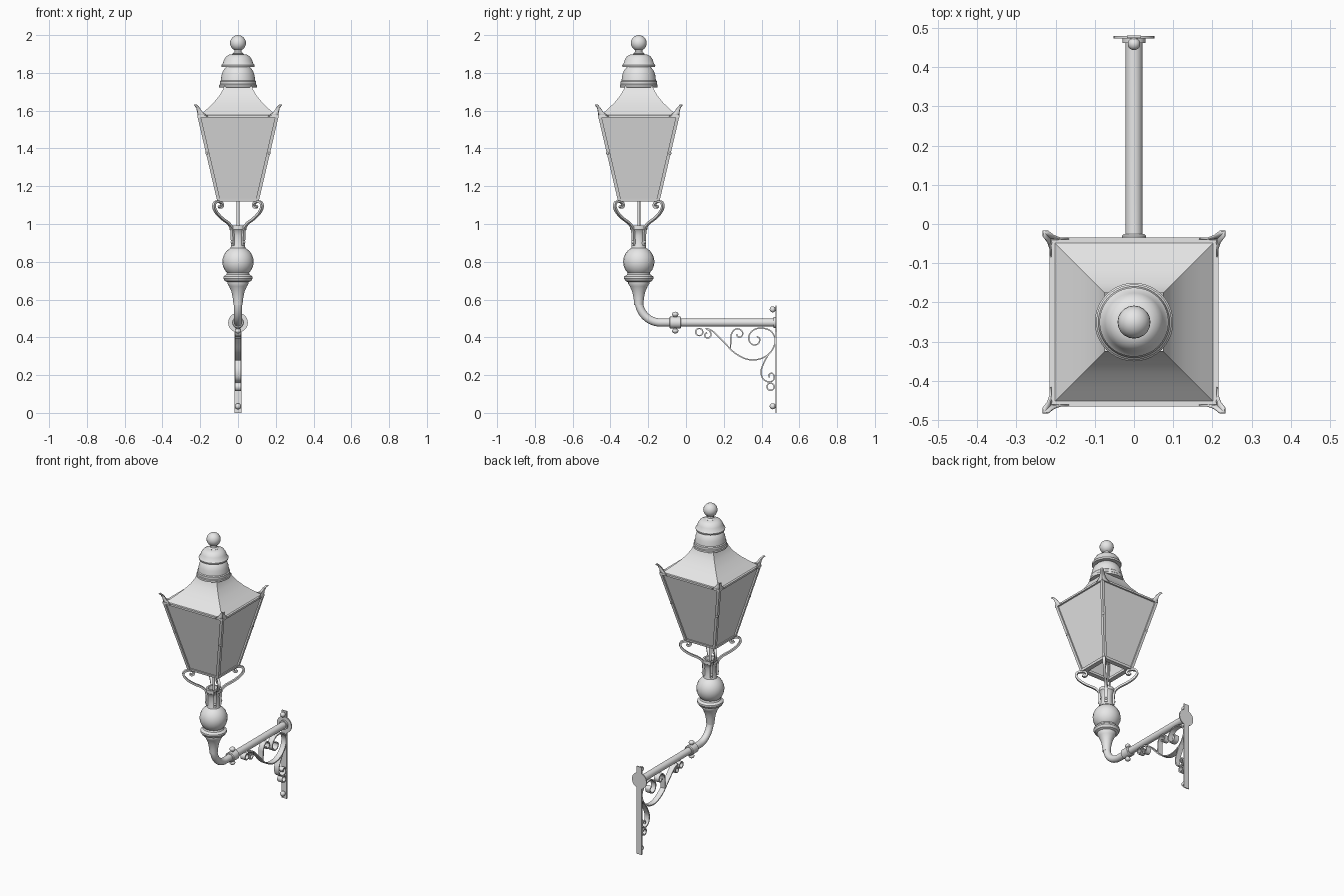
import bpy, bmesh, math
from mathutils import Vector

if "Cube" in bpy.data.objects:
    bpy.data.objects.remove(bpy.data.objects["Cube"])

CY = -0.25          # lantern axis in y
paint = bpy.data.materials.new("light_grey_paint")
paint.diffuse_color = (0.8, 0.8, 0.8, 1)
paint.use_nodes = True
paint.node_tree.nodes["Principled BSDF"].inputs["Base Color"].default_value = paint.diffuse_color


def finish(name, bm, angle=35):
    bmesh.ops.recalc_face_normals(bm, faces=bm.faces[:])
    me = bpy.data.meshes.new(name)
    bm.to_mesh(me)
    bm.free()
    me.materials.append(paint)
    ob = bpy.data.objects.new(name, me)
    bpy.context.collection.objects.link(ob)
    bpy.ops.object.select_all(action='DESELECT')
    ob.select_set(True)
    bpy.context.view_layer.objects.active = ob
    bpy.ops.object.shade_smooth_by_angle(angle=math.radians(angle))
    return ob


def loft(name, rings, caps=True, angle=35, closed=False):
    bm = bmesh.new()
    vs = [[bm.verts.new(p) for p in r] for r in rings]
    n = len(vs[0])
    pairs = list(zip(vs, vs[1:])) + ([(vs[-1], vs[0])] if closed else [])
    for a, b in pairs:
        for i in range(n):
            bm.faces.new((a[i], a[(i + 1) % n], b[(i + 1) % n], b[i]))
    if caps and not closed:
        bm.faces.new(vs[0])
        bm.faces.new(vs[-1])
    return finish(name, bm, angle)


def circle(c, r, u, v, n=32):
    return [Vector(c) + r * (math.cos(t) * Vector(u) + math.sin(t) * Vector(v))
            for t in [2 * math.pi * i / n for i in range(n)]]


def lathe(name, prof, n=40):
    return loft(name, [circle((0, CY, z), r, (1, 0, 0), (0, 1, 0), n) for r, z in prof])


def lathe_y(name, prof, z, n=32):
    return loft(name, [circle((0, y, z), r, (1, 0, 0), (0, 0, 1), n) for r, y in prof])


def square(h, z):
    return [(sx * h, CY + sy * h, z) for sx, sy in ((-1, -1), (1, -1), (1, 1), (-1, 1))]


def box(name, lo, hi):
    q = lambda z: [(lo[0], lo[1], z), (hi[0], lo[1], z), (hi[0], hi[1], z), (lo[0], hi[1], z)]
    return loft(name, [q(lo[2]), q(hi[2])])


def ball(name, c, r, scale=(1, 1, 1)):
    bm = bmesh.new()
    bmesh.ops.create_uvsphere(bm, u_segments=20, v_segments=12, radius=r)
    bmesh.ops.scale(bm, vec=scale, verts=bm.verts[:])
    bmesh.ops.translate(bm, vec=c, verts=bm.verts[:])
    return finish(name, bm, 60)


def smooth_path(pts, k=6):
    p = [Vector(q) for q in pts]
    p = [2 * p[0] - p[1]] + p + [2 * p[-1] - p[-2]]
    out = []
    for a, b, c, d in zip(p, p[1:], p[2:], p[3:]):
        for j in range(k):
            t = j / k
            out.append(0.5 * (2 * b + (c - a) * t + (2 * a - 5 * b + 4 * c - d) * t * t
                              + (3 * b - a - 3 * c + d) * t ** 3))
    return out + [p[-2]]


def ribbon(name, pts, origin, u, half_w, half_t, path=None):
    # flat strip following a 2D path (u, z), its width across the path plane
    path = path or smooth_path(pts)
    u = Vector(u)
    w = u.cross(Vector((0, 0, 1))) * half_w
    rings = []
    for i, p in enumerate(path):
        t = (path[min(i + 1, len(path) - 1)] - path[max(i - 1, 0)]).normalized()
        nrm = Vector((-t.y, t.x)) * half_t
        at = lambda q: Vector(origin) + u * q.x + Vector((0, 0, q.y))
        rings.append([at(p + nrm) - w, at(p + nrm) + w, at(p - nrm) + w, at(p - nrm) - w])
    return loft(name, rings)


# finial and chimney cap
lathe("cap_finial", [(0.022, 1.895), (0.03, 1.902), (0.02, 1.91), (0.018, 1.925)])
ball("finial_ball", (0, CY, 1.958), 0.042)
lathe("upper_cap", [(0.055, 1.835), (0.086, 1.832), (0.088, 1.842), (0.08, 1.85), (0.074, 1.87),
                    (0.062, 1.888), (0.045, 1.897), (0.02, 1.9)])
lathe("lower_cap", [(0.075, 1.722), (0.1, 1.724), (0.1, 1.736), (0.096, 1.74), (0.096, 1.755), (0.091, 1.76),
                    (0.087, 1.79), (0.079, 1.812), (0.066, 1.828), (0.055, 1.836)])

# roof and eaves
loft("roof", [square(h, z) for h, z in ((0.206, 1.572), (0.168, 1.605), (0.13, 1.641),
                                        (0.098, 1.68), (0.078, 1.715), (0.074, 1.73))], False, 25)
loft("eaves_frame", [square(0.215, 1.564), square(0.215, 1.576), square(0.185, 1.576),
                     square(0.185, 1.564)], closed=True)

# glazing
loft("glass_panes", [square(0.102, 1.127), square(0.205, 1.567), square(0.202, 1.567),
                     square(0.099, 1.127)], closed=True, angle=20)
loft("bottom_frame", [square(0.108, 1.12), square(0.111, 1.135), square(0.078, 1.135),
                      square(0.078, 1.12)], closed=True)

# parts on the four corners
for sx in (-1, 1):
    for sy in (-1, 1):
        P = lambda a, b, z: (sx * a, CY + sy * b, z)
        tag = ("right" if sx > 0 else "left") + ("_back" if sy > 0 else "_front")
        h = 0.009
        sq = lambda c, z: [P(c - h, c - h, z), P(c + h, c - h, z), P(c + h, c + h, z), P(c - h, c + h, z)]
        loft("corner_bar_" + tag, [sq(0.102, 1.125), sq(0.206, 1.57)])
        ball("bar_rivet_" + tag, P(0.165, 0.165, 1.375), 0.008)
        # folded corner leaf
        bm = bmesh.new()
        mid = [bm.verts.new(P(c, c, z)) for c, z in ((0.211, 1.57), (0.214, 1.6), (0.222, 1.622), (0.232, 1.631))]
        for flip in (0, 1):
            side = [bm.verts.new(P(*((b, a) if flip else (a, b)), z)) for a, b, z in
                    ((0.158, 0.213, 1.57), (0.186, 0.213, 1.59), (0.203, 0.219, 1.615), (0.218, 0.231, 1.631))]
            for i in range(3):
                bm.faces.new((mid[i], mid[i + 1], side[i + 1], side[i]))
        leaf = finish("corner_leaf_" + tag, bm, 40)
        sol = leaf.modifiers.new("thickness", 'SOLIDIFY')
        sol.thickness = 0.005
        sol.offset = 0
        # curled lantern support
        d = Vector((sx, sy, 0)) / math.sqrt(2)
        pts = [(0.028, 0.885), (0.029, 0.93), (0.033, 0.975), (0.05, 1.003), (0.085, 1.03), (0.113, 1.06),
               (0.127, 1.09), (0.122, 1.113), (0.103, 1.119), (0.088, 1.112), (0.083, 1.097),
               (0.092, 1.087), (0.1, 1.095)]
        ribbon("support_scroll_" + tag, [(a * math.sqrt(2), z) for a, z in pts], (0, CY, 0), d, 0.008, 0.006)
        ball("support_bolt_" + tag, P(0.031, 0.031, 0.905), 0.008)

# gas rod, socket and turned post
lathe("gas_rod", [(0.008, 0.95), (0.008, 1.16), (0.016, 1.165), (0.016, 1.18)], 16)
lathe("socket", [(0.04, 0.87), (0.034, 0.9), (0.033, 0.94), (0.04, 0.965), (0.046, 0.972), (0.046, 0.992),
                 (0.034, 0.992), (0.03, 0.97)])
ball("post_globe", (0, CY, 0.8), 0.083)
lathe("turned_post", [(0.024, 0.57), (0.027, 0.605), (0.034, 0.64), (0.047, 0.67), (0.056, 0.684), (0.056, 0.692),
                      (0.07, 0.698), (0.078, 0.712), (0.077, 0.722), (0.062, 0.732), (0.057, 0.745)])

# bent arm pipe
R, PZ, PR = 0.117, 0.478, 0.0215
rings = [circle((0, CY, 0.6), 0.024, (1, 0, 0), (0, 1, 0))]
for i in range(15):
    a = math.pi / 2 * i / 14
    rad = (0, math.cos(a), math.sin(a))
    rings.append(circle((0, CY + R - R * math.cos(a), PZ + R - R * math.sin(a)), PR, (1, 0, 0), rad))
rings.append(circle((0, 0.47, PZ), PR, (1, 0, 0), (0, 0, 1)))
loft("arm_pipe", rings)

# pipe coupling with locking bolts
lathe_y("coupling", [(0.026, -0.088), (0.031, -0.084), (0.031, -0.03), (0.026, -0.026)], PZ)
for s, n in ((1, "top"), (-1, "bottom")):
    z = PZ + s * 0.03
    loft("coupling_stem_" + n, [circle((0, -0.057, z + s * k), 0.01, (1, 0, 0), (0, 1, 0), 16) for k in (-0.01, 0.012)])
    ball("coupling_bolt_" + n, (0, -0.057, PZ + s * 0.044), 0.017, (1, 1, 0.8))

# wall plate, flange and wall bolts
box("wall_plate", (-0.018, 0.474, 0), (0.018, 0.48, 0.568))
lathe_y("wall_flange", [(0.052, 0.473), (0.052, 0.4798)], PZ)
lathe_y("pipe_collar", [(0.029, 0.462), (0.029, 0.475)], PZ)
for z, n in ((0.548, "top"), (0.035, "bottom")):
    ball("wall_bolt_" + n, (0, 0.459, z), 0.016)
    lathe_y("wall_bolt_stem_" + n, [(0.009, 0.455), (0.009, 0.476)], z, 16)

# wrought scrollwork under the arm
scrolls = {
    "main_scroll": [(0.112, 0.425), (0.1, 0.416), (0.104, 0.4), (0.122, 0.398), (0.133, 0.415), (0.122, 0.436),
                    (0.105, 0.447), (0.14, 0.433), (0.2, 0.375), (0.255, 0.32), (0.32, 0.285), (0.38, 0.283),
                    (0.43, 0.305), (0.463, 0.345), (0.472, 0.39), (0.452, 0.43), (0.41, 0.448), (0.365, 0.443),
                    (0.336, 0.415), (0.334, 0.382), (0.355, 0.36), (0.383, 0.367), (0.39, 0.392), (0.375, 0.405)],
    "arm_scroll": [(0.235, 0.337), (0.237, 0.38), (0.24, 0.415), (0.257, 0.441), (0.283, 0.443), (0.3, 0.425),
                   (0.294, 0.404), (0.276, 0.402), (0.268, 0.416)],
    "wall_scroll": [(0.44, 0.315), (0.415, 0.27), (0.398, 0.225), (0.405, 0.185), (0.432, 0.165), (0.459, 0.17),
                    (0.468, 0.192), (0.455, 0.21), (0.438, 0.202), (0.442, 0.188)],
}
for name, pts in scrolls.items():
    ribbon(name, pts, (0, 0, 0), (0, 1, 0), 0.017, 0.0035)
for name, c in (("arm_ring", (0.07, 0.428)), ("wall_ring", (0.448, 0.138))):
    ring = [Vector((c[0] + 0.019 * math.cos(t), c[1] + 0.019 * math.sin(t)))
            for t in [2 * math.pi * i / 24 for i in range(25)]]
    ribbon(name, None, (0, 0, 0), (0, 1, 0), 0.017, 0.0035, ring)
